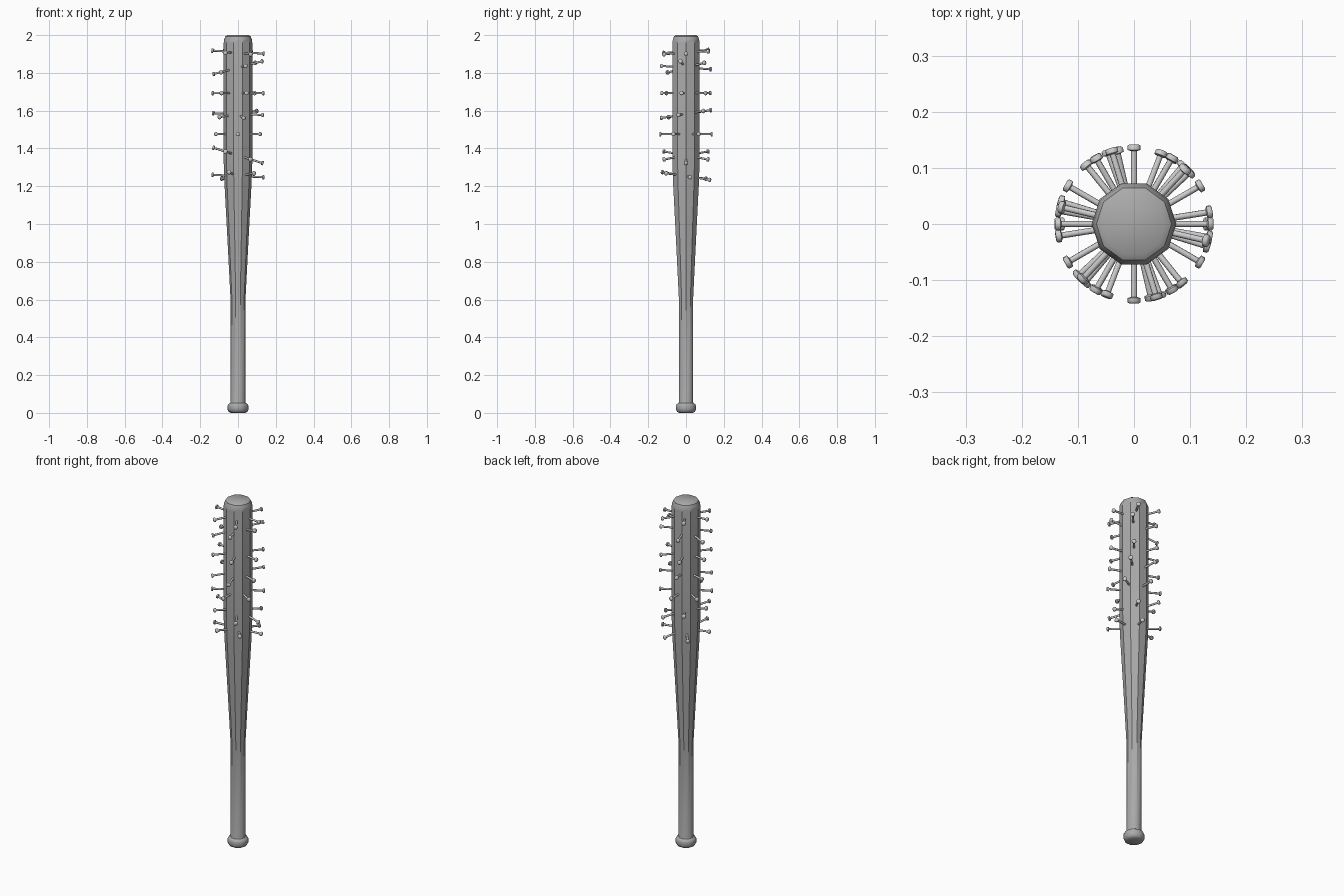
import bpy, bmesh
from math import cos, sin, pi, radians
from mathutils import Vector

if "Cube" in bpy.data.objects:
    bpy.data.objects.remove(bpy.data.objects["Cube"])


def make_object(name, bm, angle, mat=None):
    bmesh.ops.recalc_face_normals(bm, faces=bm.faces)
    me = bpy.data.meshes.new(name)
    bm.to_mesh(me)
    bm.free()
    ob = bpy.data.objects.new(name, me)
    bpy.context.collection.objects.link(ob)
    if mat:
        me.materials.append(mat)
    bpy.ops.object.select_all(action='DESELECT')
    ob.select_set(True)
    bpy.context.view_layer.objects.active = ob
    bpy.ops.object.shade_smooth_by_angle(angle=radians(angle))
    return ob


def lathe(bm, profile, sides, origin, axis):
    """Closed solid from (radius, distance along axis) points."""
    rot = Vector((0, 0, 1)).rotation_difference(axis)
    rings = []
    for r, h in profile:
        rings.append([bm.verts.new(origin + rot @ Vector((
            r * cos(2 * pi * i / sides), r * sin(2 * pi * i / sides), h)))
            for i in range(sides)])
    for a, b in zip(rings, rings[1:]):
        for i in range(sides):
            j = (i + 1) % sides
            bm.faces.new((a[i], a[j], b[j], b[i]))
    bm.faces.new(rings[0][::-1])
    bm.faces.new(rings[-1])


# Ten-sided dark bat: knob, handle, taper, barrel, rounded tip
dark = bpy.data.materials.new("dark_grey")
dark.diffuse_color = (0.4, 0.4, 0.4, 1)
dark.use_nodes = True
dark.node_tree.nodes["Principled BSDF"].inputs["Base Color"].default_value = dark.diffuse_color
bat_profile = [(0.038, 0.0), (0.049, 0.006), (0.055, 0.018), (0.055, 0.038),
               (0.051, 0.047), (0.041, 0.053), (0.039, 0.06),
               (0.039, 0.59), (0.056, 0.92), (0.071, 1.20),
               (0.0755, 1.32), (0.0755, 1.96), (0.073, 1.978),
               (0.067, 1.993), (0.056, 2.0)]
bm = bmesh.new()
lathe(bm, bat_profile, 10, Vector((0, 0, 0)), Vector((0, 0, 1)))
make_object("bat", bm, 35, dark)

# Nail rings: height, turn in degrees, rise of heads, direction of the rise
nail_rings = [(1.910, 0, 0.012, 130), (1.828, -13, 0.036, 3),
              (1.693, -10, 0.0, 0), (1.582, -17, 0.022, 85),
              (1.476, 30, 0.0, 0), (1.363, 0, 0.042, 180),
              (1.254, 9, 0.021, -98)]
nail_profile = [(0.0055, 0.05), (0.0055, 0.130), (0.0118, 0.132),
                (0.0118, 0.139), (0.009, 0.1415)]
for n, (z, turn, rise, toward) in enumerate(nail_rings, 1):
    bm = bmesh.new()
    for k in range(6):
        a = radians(turn + 60 * k)
        slope = rise / 0.135 * cos(a - radians(toward))
        axis = Vector((cos(a), sin(a), slope)).normalized()
        lathe(bm, nail_profile, 8, Vector((0, 0, z)), axis)
    make_object(f"nail_ring_{n}", bm, 55)
